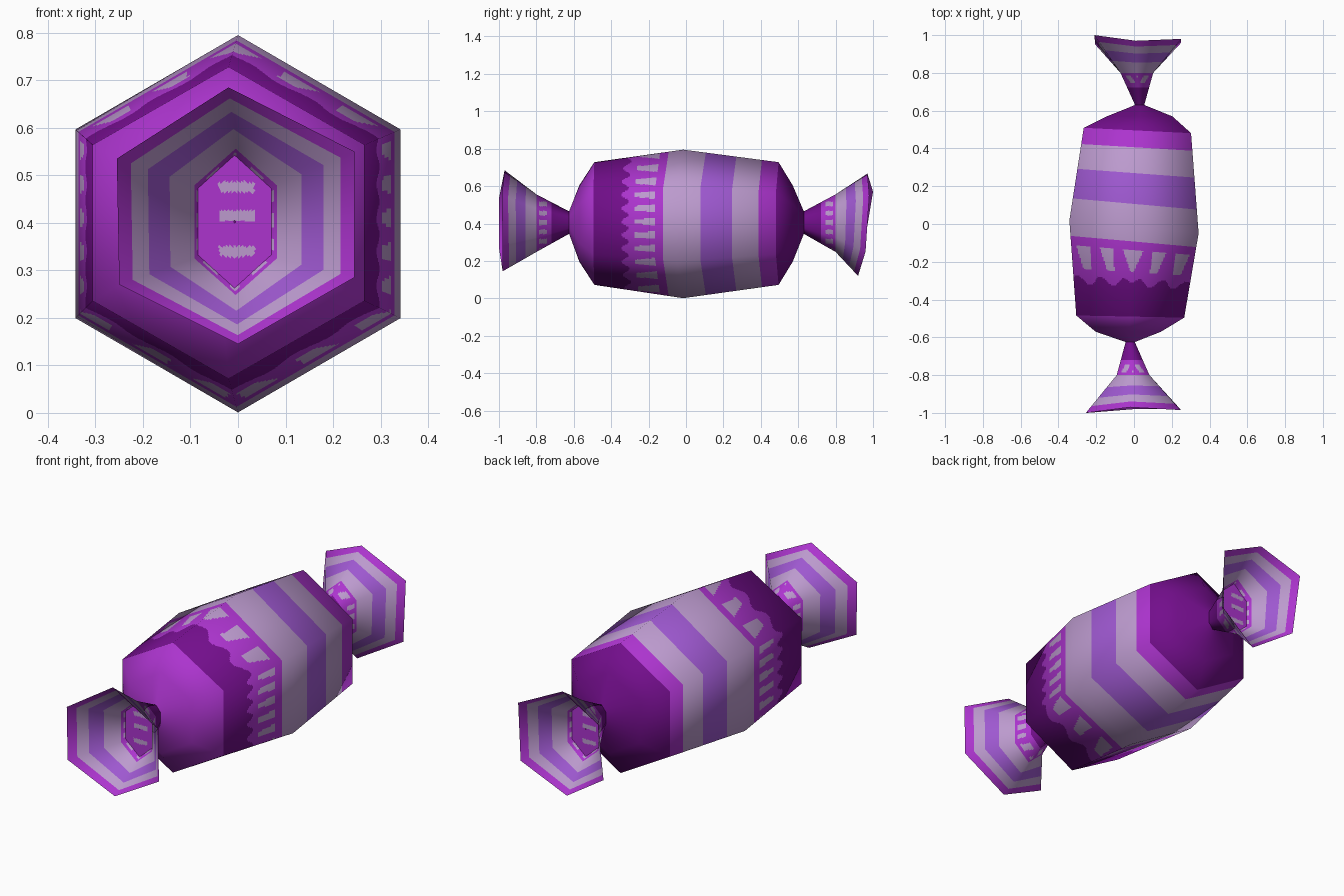
import bpy, math
from mathutils import Vector

if "Cube" in bpy.data.objects:
    bpy.data.objects.remove(bpy.data.objects["Cube"])


def material(name, rgb):
    m = bpy.data.materials.new(name)
    lin = [((c / 255 + 0.055) / 1.055) ** 2.4 for c in rgb]
    m.diffuse_color = (*lin, 1)
    m.use_nodes = True
    m.node_tree.nodes["Principled BSDF"].inputs["Base Color"].default_value = m.diffuse_color
    return m


MATS = [material("deep_purple", (115, 14, 140)), material("magenta", (172, 52, 206)),
        material("pale_lilac", (188, 154, 206)), material("lavender", (158, 88, 208))]
DEEP, MAGENTA, LILAC, LAVENDER = range(4)


def hexagon(x, y, z, rx, rz, tilt=0.0):
    """Six points with a corner at the top; tilt shifts y along x."""
    pts = []
    for k in range(6):
        a = math.radians(90 + 60 * k)
        px = rx * math.cos(a)
        pts.append(Vector((x + px, y + tilt * px, z + rz * math.sin(a))))
    return pts


def loft(name, rings, rows, n, colour):
    """Hexagonal skin through (s, points) rings, cut at rows, coloured by rule."""
    coarse = bpy.data.meshes.new("guide")
    coarse.from_pydata([p for _, r in rings for p in r], [],
                       [(6*i + k, 6*i + 6 + k, 6*i + 6 + (k+1) % 6, 6*i + (k+1) % 6)
                        for i in range(len(rings) - 1) for k in range(6)])
    normals = [v.normal.copy() for v in coarse.vertices]
    bpy.data.meshes.remove(coarse)
    rows = sorted({round(s, 4) for s in list(rows) + [s for s, _ in rings]})
    verts, norms = [], []
    for s in rows:
        i = max(j for j in range(len(rings) - 1) if rings[j][0] <= s + 1e-6)
        t = (s - rings[i][0]) / (rings[i + 1][0] - rings[i][0])
        ring = [rings[i][1][k].lerp(rings[i + 1][1][k], t) for k in range(6)]
        nor = [normals[6*i + k].lerp(normals[6*i + 6 + k], t) for k in range(6)]
        for k in range(6):
            for j in range(n):
                verts.append(ring[k].lerp(ring[(k + 1) % 6], j / n))
                norms.append(nor[k].lerp(nor[(k + 1) % 6], j / n).normalized())
    w = 6 * n
    faces, index = [], []
    for i in range(len(rows) - 1):
        for j in range(w):
            f = (w*i + j, w*i + w + j, w*i + w + (j+1) % w, w*i + (j+1) % w)
            faces.append(f)
            mid = sum((verts[v] for v in f), Vector()) / 4
            index.append(colour((rows[i] + rows[i + 1]) / 2, mid))
    me = bpy.data.meshes.new(name)
    me.from_pydata(verts, [], faces)
    for m in MATS:
        me.materials.append(m)
    me.polygons.foreach_set("material_index", index)
    me.shade_smooth()
    me.normals_split_custom_set_from_vertices(norms)
    ob = bpy.data.objects.new(name, me)
    bpy.context.collection.objects.link(ob)
    return ob


def steps(a, b, d):
    return [a + (b - a) * i / round((b - a) / d) for i in range(round((b - a) / d) + 1)]


def band(s, table):
    """Colour of the first band whose upper limit lies above s."""
    return next(c for limit, c in table if s < limit)


# Wrapped body: striped, with a scalloped edge and a row of drops
def body_colour(s, p):
    phase = (p.z - 0.41) / 0.0715
    off = abs(phase - round(phase)) * 0.0715
    if -0.49 < s < -0.20 and s < -0.305 - 0.022 * math.cos(2 * math.pi * phase):
        return DEEP
    if -0.25 < s < -0.13 and off < 0.011 + 0.08 * (s + 0.25):
        return LILAC
    return band(s, [(-0.49, MAGENTA), (-0.345, DEEP), (-0.08, MAGENTA), (0.115, LILAC),
                    (0.27, LAVENDER), (0.40, LILAC), (0.485, MAGENTA), (9, DEEP)])


front_neck = hexagon(-0.02, -0.625, 0.405, 0.028, 0.06)
back_neck = hexagon(0.03, 0.63, 0.405, 0.028, 0.06)
body_rings = [
    (-0.625, front_neck),
    (-0.57, hexagon(-0.03, -0.57, 0.40, 0.20, 0.205)),
    (-0.49, hexagon(-0.02, -0.49, 0.40, 0.33, 0.328, -0.02)),
    (0.0, hexagon(0.0, -0.015, 0.398, 0.395, 0.397, -0.1)),
    (0.485, hexagon(0.018, 0.495, 0.40, 0.328, 0.328, -0.05)),
    (0.57, hexagon(0.03, 0.57, 0.40, 0.20, 0.205)),
    (0.63, back_neck)]
body_rows = steps(-0.34, -0.12, 0.007) + [-0.08, 0.115, 0.27, 0.40]
loft("wrapped_body", body_rings, body_rows, 48, body_colour)


# Twisted ends: flared open skirts, s runs 0 at the neck to 1 at the rim
def twist_colour(s, p):
    s = abs(s)
    phase = (p.z - 0.405) / 0.05
    if 0.34 < s < 0.46 and abs(phase - round(phase)) < 0.25:
        return LILAC
    return band(s, [(0.27, DEEP), (0.5, MAGENTA), (0.66, LILAC), (0.8, LAVENDER),
                    (0.91, LILAC), (9, MAGENTA)])


def plug_colour(s, p):
    return LILAC if any(abs(p.z - z) < 0.011 for z in (0.34, 0.415, 0.475)) \
        and -0.04 < p.x < 0.035 else MAGENTA


front_rim = [Vector(p) for p in (
    (-0.02, -0.97, 0.685), (-0.255, -1.0, 0.535), (-0.25, -1.0, 0.27),
    (0.0, -0.98, 0.145), (0.245, -0.98, 0.285), (0.245, -0.985, 0.55))]
back_rim = [Vector(p) for p in (
    (0.01, 0.97, 0.667), (-0.21, 1.0, 0.57), (-0.205, 0.95, 0.27),
    (0.02, 0.92, 0.12), (0.25, 0.96, 0.25), (0.25, 0.98, 0.55))]
cuts = steps(0.34, 0.46, 0.03) + [0.27, 0.66, 0.8, 0.91]
for name, side, neck, rim, x in (("front", -1, front_neck, front_rim, -0.005),
                                 ("back", 1, back_neck, back_rim, 0.015)):
    waist = hexagon(x, side * 0.80, 0.402, 0.1, 0.154)
    rings = [(0.0, neck), (side * 0.5, waist), (side * 1.0, rim)]
    loft(name + "_twist", sorted(rings, key=lambda r: r[0]),
         [side * c for c in cuts], 24, twist_colour)
    # Gathered paper closing the inside of the skirt
    edge = [a.lerp(b, 0.85) for a, b in zip(neck, waist)]
    centre = sum(edge, Vector()) / 6
    core = [centre.lerp(p, 0.02) for p in edge]
    plug = [(0.0, edge), (1.0, core)] if side > 0 else [(0.0, core), (1.0, edge)]
    loft(name + "_twist_core", plug, steps(0, 1, 0.05), 12, plug_colour)
